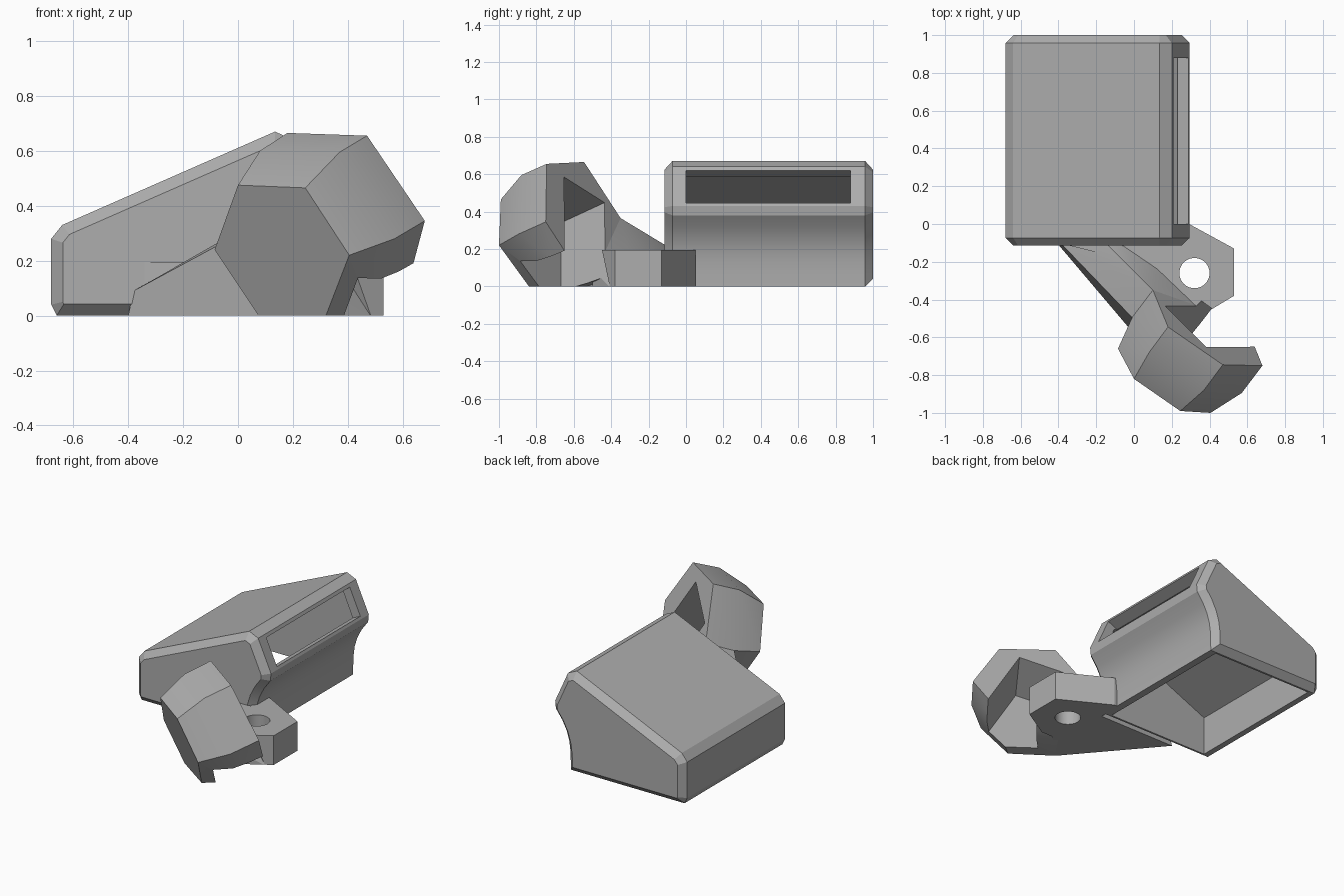
import bpy, bmesh, math
from mathutils import Vector as V

if "Cube" in bpy.data.objects:
    bpy.data.objects.remove(bpy.data.objects["Cube"])

grey = bpy.data.materials.new("plain grey")
grey.use_nodes = True
COLOR = (0.42, 0.42, 0.42, 1)
grey.diffuse_color = COLOR
grey.node_tree.nodes["Principled BSDF"].inputs["Base Color"].default_value = COLOR


def finish(name, bm):
    bmesh.ops.recalc_face_normals(bm, faces=bm.faces)
    me = bpy.data.meshes.new(name)
    bm.to_mesh(me)
    bm.free()
    me.materials.append(grey)
    ob = bpy.data.objects.new(name, me)
    bpy.context.collection.objects.link(ob)
    return ob


def loft(name, rings):
    """Solid skinned through rings of equal point count, capped at both ends."""
    bm = bmesh.new()
    loops = [[bm.verts.new(p) for p in ring] for ring in rings]
    n = len(loops[0])
    for a, b in zip(loops, loops[1:]):
        for i in range(n):
            j = (i + 1) % n
            bm.faces.new((a[i], a[j], b[j], b[i]))
    bm.faces.new(loops[0])
    bm.faces.new(loops[-1])
    return finish(name, bm)


def hull(name, points):
    bm = bmesh.new()
    for p in points:
        bm.verts.new(p)
    res = bmesh.ops.convex_hull(bm, input=bm.verts)
    loose = {e for e in res["geom_interior"] if isinstance(e, bmesh.types.BMVert)}
    bmesh.ops.delete(bm, geom=list(loose), context="VERTS")
    bmesh.ops.dissolve_limit(bm, angle_limit=0.03, verts=bm.verts, edges=bm.edges)
    return finish(name, bm)


def cut(ob, cutter):
    mod = ob.modifiers.new("cut", "BOOLEAN")
    mod.operation, mod.solver, mod.object = "DIFFERENCE", "EXACT", cutter
    bpy.context.view_layer.objects.active = ob
    bpy.ops.object.modifier_apply(modifier=mod.name)


def inset(profile, d):
    """Mitred inward offset of a counter-clockwise outline."""
    out = []
    for i, p in enumerate(profile):
        p = V(p)
        a = (p - V(profile[i - 1])).normalized()
        b = (V(profile[(i + 1) % len(profile)]) - p).normalized()
        na, nb = V((-a.y, a.x)), V((-b.y, b.x))
        m = (na + nb).normalized()
        out.append(p + m * d / max(m.dot(na), 0.3))
    return out


def at_y(profile, y):
    return [(p[0], y, p[1]) for p in profile]


# Case: wedge profile with a scooped side and chamfered ends
scoop = [(0.18 + 0.11 * (1 - math.sin(t)) ** 1.3, 0.38 * (1 - math.cos(t)) ** 0.0 * k)
         for k, t in [(i / 6, math.pi / 2 * (1 - (i / 6) ** 1.4)) for i in range(1, 7)]]
outline = [(-0.66, 0), (0.18, 0)] + scoop + [
    (0.295, 0.43), (0.2, 0.64), (0.135, 0.67), (-0.64, 0.33), (-0.68, 0.28), (-0.68, 0.04)]
small = inset(outline, 0.042)
case = loft("case", [at_y(small, -0.115), at_y(outline, -0.073),
                     at_y(outline, 0.958), at_y(small, 1.0)])

# Open underside and long window in the case
hollow = [(-0.62, -0.1), (0.13, -0.1), (0.13, 0.2), (0.235, 0.41),
          (0.16, 0.58), (0.13, 0.59), (-0.62, 0.26)]
cavity = loft("case_cavity_cutter", [at_y(hollow, -0.06), at_y(hollow, 0.945)])
window = [(0.12, 0.45), (0.22, 0.415), (0.36, 0.48), (0.29, 0.66), (0.21, 0.62), (0.12, 0.58)]
slot = loft("window_cutter", [at_y(window, 0.0), at_y(window, 0.88)])
cut(case, cavity)
cut(case, slot)

# Hood: bent hexagonal tube; each ring follows from three corners
def hexagon(a, b, c):
    a, b, c = V(a), V(b), V(c)
    mid = a + c - b
    ring = [a, b, c, 2 * mid - a, 2 * mid - b, 2 * mid - c]
    return [V((p.x, p.y, max(p.z, 0))) for p in ring]


front = hexagon((0, -0.82, 0.475), (0.245, -0.99, 0.465), (0.405, -1.0, 0.22))
middle = hexagon((0.08, -0.68, 0.6), (0.37, -0.88, 0.595), (0.57, -0.895, 0.28))
back = hexagon((0.18, -0.545, 0.665), (0.47, -0.745, 0.655), (0.68, -0.75, 0.345))
hood = hull("hood", front + middle + back)

# Arm joining the hood to the case
arm = hull("arm", [back[4], back[5], middle[4], middle[5], front[4],
                   (-0.14, -0.11, 0.22), (-0.06, -0.11, 0.19), (-0.38, -0.11, 0.09),
                   (-0.40, -0.11, 0), (0.15, -0.11, 0), (0.32, -0.43, 0.2), (0.32, -0.43, 0)])

# Mounting plate with a round hole
base = [(0.17, 0.05), (0.2, 0.05), (0.53, -0.13), (0.53, -0.38), (0.33, -0.5), (0.15, -0.5),
        (-0.2, -0.15), (-0.36, -0.11), (0.17, -0.11)]
plate = loft("mounting_plate", [[(x, y, z) for x, y in base] for z in (0, 0.195)])
ring = [(0.32 + 0.08 * math.cos(i * math.tau / 40), -0.26 + 0.08 * math.sin(i * math.tau / 40))
        for i in range(40)]
hole = loft("hole_cutter", [[(x, y, z) for x, y in ring] for z in (-0.1, 0.6)])
cut(plate, hole)
cut(arm, hole)

# Rectangular channel through the hood, open at its lower end
normal = (back[1] - back[0]).cross(back[2] - back[1]).normalized()
if normal.y < 0:
    normal.negate()
along = V((0.54, 0, -0.84)) * 0.95
corners = [V((0.385, -0.65, 0.585)), V((0.17, -0.43, 0.45))]
channel = hull("channel_cutter", [c + normal * d + along * s
                                  for c in corners for d in (0.03, -0.31) for s in (0, 1)])
for ob in (hood, arm, plate):
    cut(ob, channel)

for cutter in (cavity, slot, hole, channel):
    bpy.data.objects.remove(cutter)

for ob in (case, hood, arm, plate):
    bpy.ops.object.select_all(action="DESELECT")
    ob.select_set(True)
    bpy.context.view_layer.objects.active = ob
    bpy.ops.object.shade_smooth_by_angle(angle=math.radians(18))
